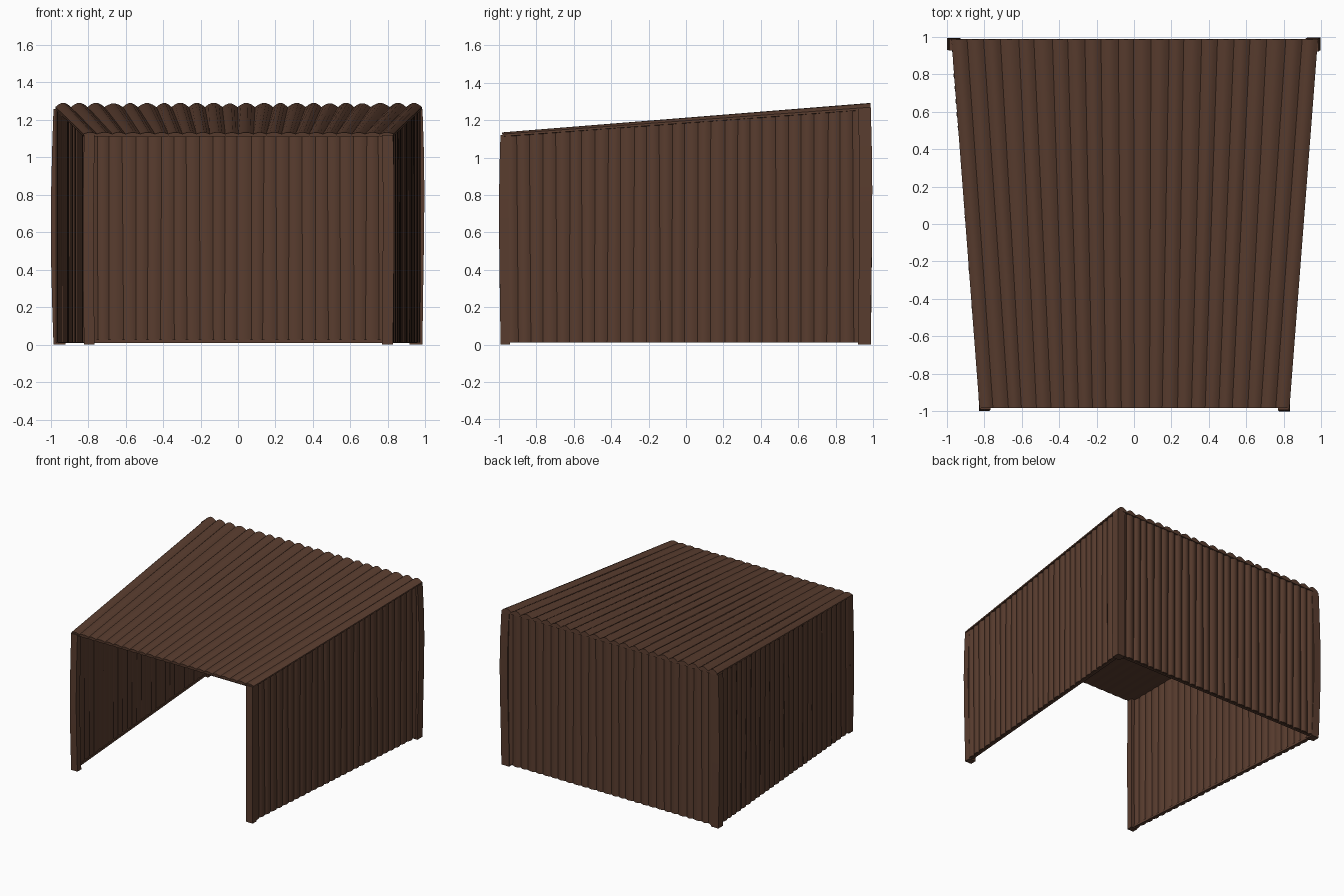
import bpy, bmesh, math, random
from mathutils import Vector as V

if "Cube" in bpy.data.objects:
    bpy.data.objects.remove(bpy.data.objects["Cube"])
random.seed(4)

wood = bpy.data.materials.new("dark_brown_wood")
wood.diffuse_color = (0.100, 0.046, 0.028, 1)
wood.use_nodes = True
wood.node_tree.nodes["Principled BSDF"].inputs["Base Color"].default_value = wood.diffuse_color


def make(name, bm):
    bmesh.ops.recalc_face_normals(bm, faces=bm.faces)
    me = bpy.data.meshes.new(name)
    bm.to_mesh(me)
    bm.free()
    me.materials.append(wood)
    ob = bpy.data.objects.new(name, me)
    bpy.context.collection.objects.link(ob)
    bpy.ops.object.select_all(action='DESELECT')
    ob.select_set(True)
    bpy.context.view_layer.objects.active = ob
    bpy.ops.object.shade_smooth_by_angle(angle=math.radians(35))
    return ob


def loft(bm, rings):
    vs = [[bm.verts.new(p) for p in r] for r in rings]
    n = len(vs[0])
    for a, b in zip(vs, vs[1:]):
        for i in range(n):
            bm.faces.new((a[i], a[(i + 1) % n], b[(i + 1) % n], b[i]))
    bm.faces.new(vs[0][::-1])
    bm.faces.new(vs[-1])


def section(a, b, nrm, out, inn, edge, seg=5):
    # lens-shaped plank section between a and b
    ts = [i / seg for i in range(seg + 1)]
    top = [a.lerp(b, t) + nrm * (edge + out * math.sin(math.pi * t)) for t in ts]
    bot = [a.lerp(b, t) - nrm * (edge + inn * math.sin(math.pi * t)) for t in ts]
    return top + bot[::-1]


def plank_panel(name, p0, p1, q0, q1, nrm, count, out0, out1, inn, edge):
    # row of planks running from edge p0-p1 to edge q0-q1
    bm = bmesh.new()
    cuts = [[i / count + (random.uniform(-.08, .08) / count if 0 < i < count else 0)
             for i in range(count + 1)] for _ in range(2)]
    for i in range(count):
        k = random.uniform(.85, 1.1)
        s0 = section(p0.lerp(p1, cuts[0][i]), p0.lerp(p1, cuts[0][i + 1]), nrm, out0 * k, inn, edge)
        s1 = section(q0.lerp(q1, cuts[1][i]), q0.lerp(q1, cuts[1][i + 1]), nrm, out1 * k, inn, edge)
        loft(bm, [s0, s1])
    return make(name, bm)


def roof_z(y):
    return 1.195 + 0.072 * y


def bar(bm, a, b, w, h):
    # straight square bar from a to b
    d = (b - a).normalized()
    s = d.cross(V((0, 0, 1))).normalized() * w / 2
    u = V((0, 0, h / 2))
    loft(bm, [[p - s - u, p + s - u, p + s + u, p - s + u] for p in (a, b)])


FX, BX, FY, BY = 0.807, 0.957, -0.97, 0.965

# side walls and back wall
for sx, name in ((-1, "left_wall"), (1, "right_wall")):
    a, b = V((sx * FX, FY, 0.012)), V((sx * BX, BY, 0.012))
    nrm = V((sx, -0.077, 0)).normalized()
    plank_panel(name, a, b, V((a.x, a.y, roof_z(FY) - .01)), V((b.x, b.y, roof_z(BY) - .01)),
                nrm, 28, .012, .012, .008, .007)
plank_panel("back_wall", V((-BX, BY, .012)), V((BX, BY, .012)),
            V((-BX, BY, roof_z(BY) - .005)), V((BX, BY, roof_z(BY) - .005)),
            V((0, 1, 0)), 28, .014, .014, .009, .007)

# sloping roof of tapering planks
plank_panel("roof", V((-.825, -.982, 1.119)), V((.83, -.982, 1.119)),
            V((-.975, .988, 1.263)), V((.982, .988, 1.263)),
            V((0, -.073, 1)).normalized(), 22, .009, .022, .004, .006)

# corner posts, slightly bowed
for name, x0, x1, y0, y1, bow in (
        ("front_left_post", -.822, -.765, -.99, -.94, (-.006, -.008)),
        ("front_right_post", .768, .828, -.992, -.94, (.006, -.008)),
        ("back_left_post", -.985, -.92, .925, .988, (-.014, .006)),
        ("back_right_post", .915, .985, .92, .988, (.010, .008))):
    bm = bmesh.new()
    top = roof_z((y0 + y1) / 2) - .005
    rings = []
    for i in range(7):
        t = i / 6
        f = math.sin(math.pi * t) if bow[0] < 0 else math.sin(math.pi * t ** 1.5)
        dx, dy = bow[0] * f, bow[1] * f
        rings.append([V((x + dx, y + dy, top * t)) for x, y in
                      ((x0, y0), (x1, y0), (x1, y1), (x0, y1))])
    loft(bm, rings)
    make(name, bm)

# thin sills along the foot of the walls
bm = bmesh.new()
for sx in (-1, 1):
    bar(bm, V((sx * (FX - .006), FY, .019)), V((sx * (BX - .006), BY, .019)), .024, .018)
bar(bm, V((-BX, BY - .006, .019)), V((BX, BY - .006, .019)), .024, .018)
make("wall_sills", bm)
